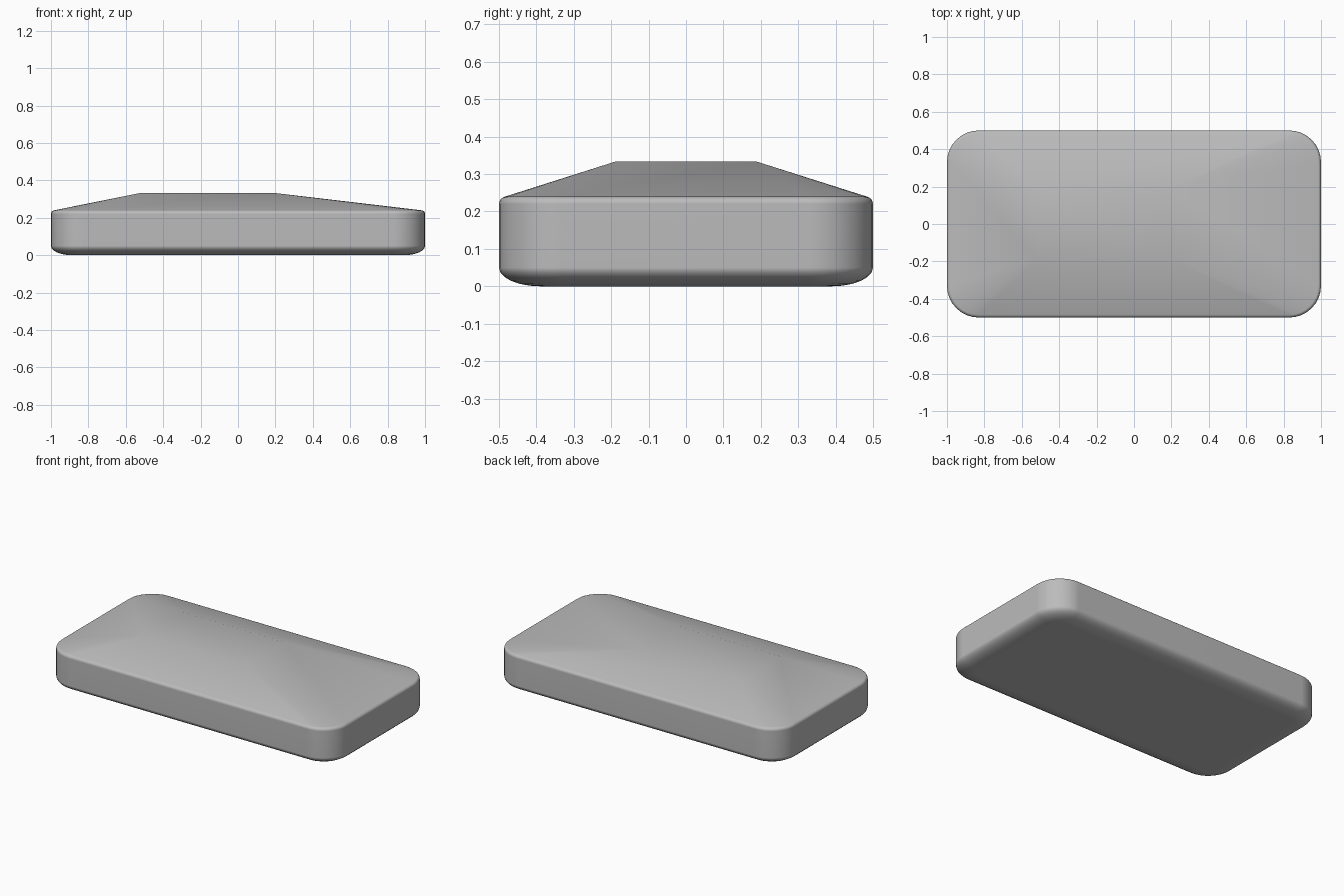
import bpy
import bmesh
from math import cos, sin, pi

old = bpy.data.objects.get("Cube")
if old:
    bpy.data.objects.remove(old)

grey = bpy.data.materials.new("plain grey")
grey.use_nodes = True
colour = (0.5, 0.5, 0.5, 1)
grey.diffuse_color = colour
grey.node_tree.nodes["Principled BSDF"].inputs["Base Color"].default_value = colour

HALF_X, HALF_Y, CORNER, STEPS = 1.0, 0.5, 0.17, 8
bm = bmesh.new()


def ring(inset, z):
    """Rounded rectangle, one arc per corner, counter-clockwise from +x."""
    r = CORNER - inset
    verts = []
    for q, (sx, sy) in enumerate([(1, 1), (-1, 1), (-1, -1), (1, -1)]):
        for i in range(STEPS + 1):
            a = (q + i / STEPS) * pi / 2
            verts.append(bm.verts.new((sx * (HALF_X - CORNER) + r * cos(a),
                                       sy * (HALF_Y - CORNER) + r * sin(a), z)))
    return verts


# Body profile: wide rounded bottom edge, upright wall, small top rounding
profile = []
for i in range(7):
    a = i / 6 * pi / 2
    profile.append((0.11 * (1 - sin(a)), 0.05 * (1 - cos(a))))
for i in range(5):
    a = i / 4 * pi * 0.42
    profile.append((0.02 * (1 - cos(a)), 0.22 + 0.02 * sin(a)))
rings = [ring(*p) for p in profile]
count = len(rings[0])
bm.faces.new(rings[0][::-1])
for low, high in zip(rings, rings[1:]):
    for i in range(count):
        j = (i + 1) % count
        bm.faces.new((low[i], low[j], high[j], high[i]))

# Off-centre roof: corner fans, four slopes and a flat top split on a diagonal
rim = rings[-1]
top = [bm.verts.new((x, y, 0.333))
       for x, y in [(0.19, 0.19), (-0.52, 0.19), (-0.52, -0.19), (0.19, -0.19)]]
for q in range(4):
    first = q * (STEPS + 1)
    for i in range(first, first + STEPS):
        bm.faces.new((rim[i], rim[i + 1], top[q]))
    last = first + STEPS
    bm.faces.new((rim[last], rim[(last + 1) % count], top[(q + 1) % 4], top[q]))
bm.faces.new((top[0], top[1], top[3]))
bm.faces.new((top[1], top[2], top[3]))

# Smooth everywhere except the two long ridges
for face in bm.faces:
    face.smooth = True
for a, b in ((0, 1), (2, 3)):
    bm.edges.get((top[a], top[b])).smooth = False

mesh = bpy.data.meshes.new("rounded_block")
bm.to_mesh(mesh)
bm.free()
mesh.materials.append(grey)
block = bpy.data.objects.new("rounded_block", mesh)
bpy.context.collection.objects.link(block)
normals = block.modifiers.new("even shading", 'WEIGHTED_NORMAL')
normals.keep_sharp = True
